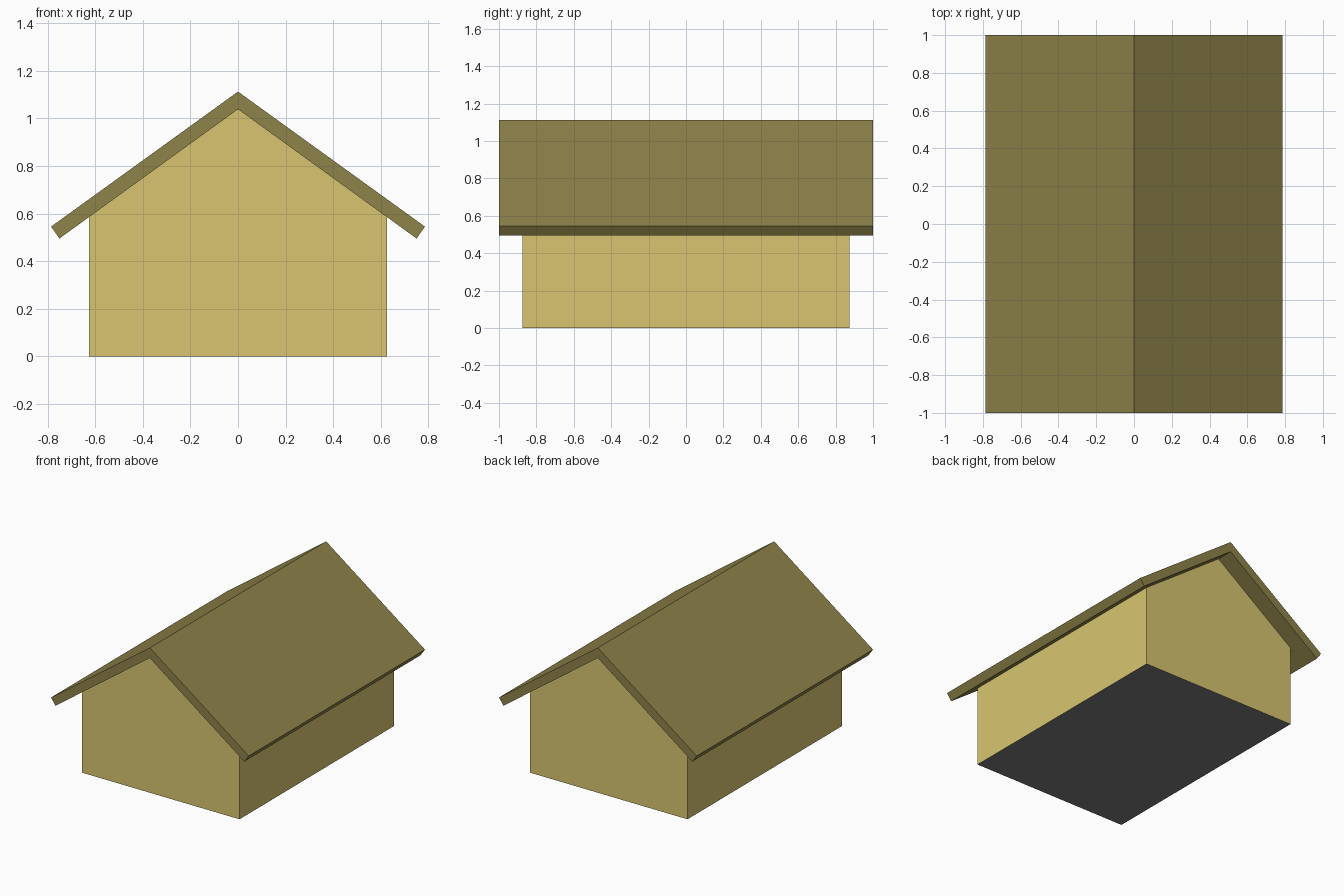
import bpy, bmesh

if "Cube" in bpy.data.objects:
    bpy.data.objects.remove(bpy.data.objects["Cube"])


def material(name, rgb):
    m = bpy.data.materials.new(name)
    m.diffuse_color = (*rgb, 1)
    m.use_nodes = True
    m.node_tree.nodes["Principled BSDF"].inputs["Base Color"].default_value = m.diffuse_color
    return m


def extrude_profile(name, half, depth, mat):
    """Mirror a half profile (x, z) and extrude it from -depth to +depth in y."""
    pts = half + [(-x, z) for x, z in reversed(half) if x > 0]
    bm = bmesh.new()
    face = bm.faces.new([bm.verts.new((x, -depth, z)) for x, z in pts])
    ext = bmesh.ops.extrude_face_region(bm, geom=[face])
    verts = [g for g in ext["geom"] if isinstance(g, bmesh.types.BMVert)]
    bmesh.ops.translate(bm, verts=verts, vec=(0, 2 * depth, 0))
    bmesh.ops.recalc_face_normals(bm, faces=bm.faces[:])
    mesh = bpy.data.meshes.new(name)
    bm.to_mesh(mesh)
    bm.free()
    mesh.materials.append(mat)
    ob = bpy.data.objects.new(name, mesh)
    bpy.context.collection.objects.link(ob)
    return ob


wall_mat = material("wall_yellow", (0.686, 0.558, 0.165))
roof_mat = material("roof_olive", (0.275, 0.227, 0.068))
floor_mat = material("floor_dark", (0.2, 0.2, 0.2))

# Gabled house body
body = extrude_profile("house_body", [(0.625, 0), (0.625, 0.586), (0, 1.038)], 0.875, wall_mat)

# Dark underside
body.data.materials.append(floor_mat)
for p in body.data.polygons:
    if p.normal.z < -0.9:
        p.material_index = 1

# Pitched roof: underside ridge, eave ends, top ridge
right = [(0.75, 0.495), (0.785, 0.545)]
roof_half = right + [(0, 1.112)]
roof = extrude_profile("roof", [(0, 1.038)] + roof_half, 1.0, roof_mat)
